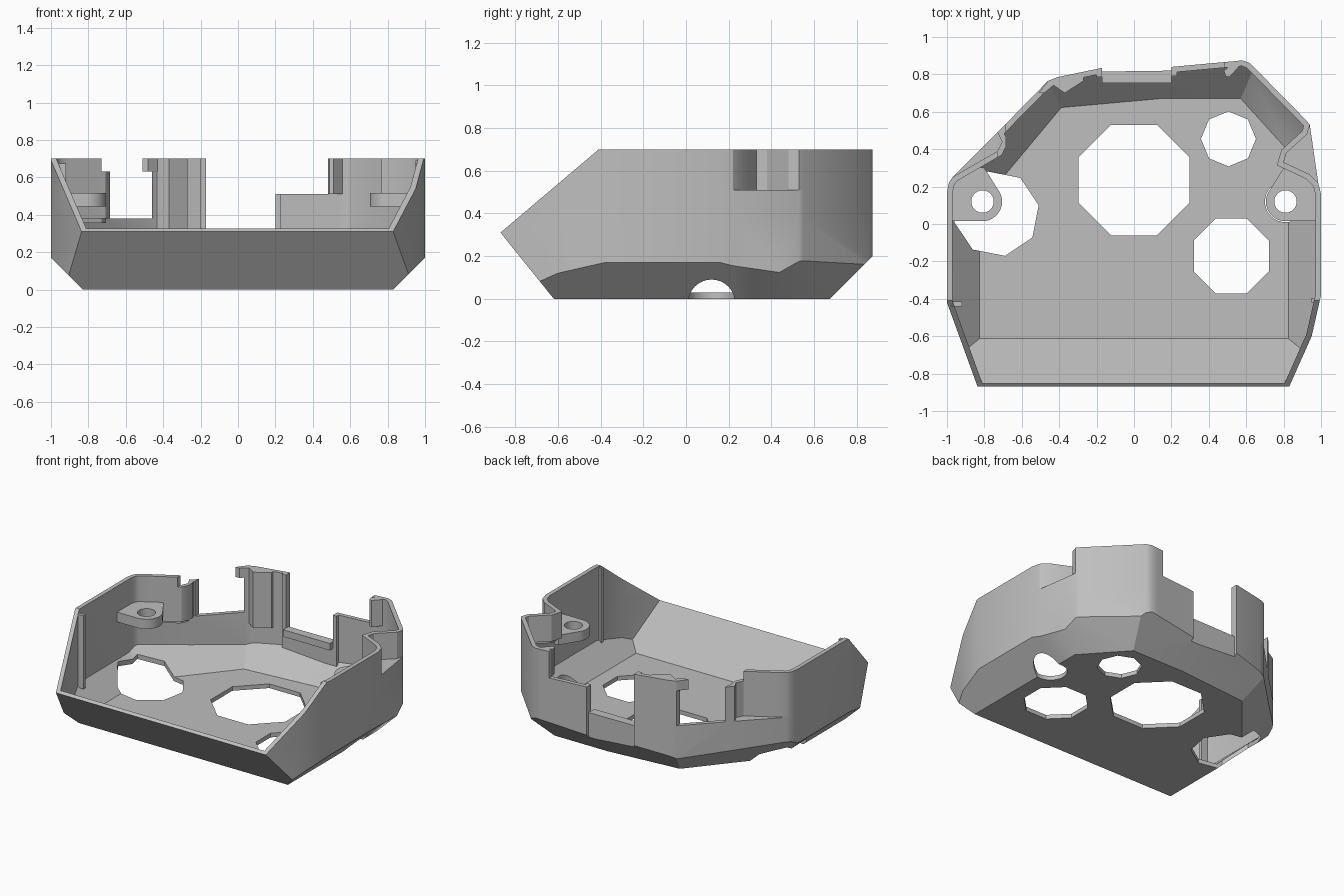
import bpy, bmesh, math
from mathutils import Vector

cube = bpy.data.objects.get("Cube")
if cube:
    bpy.data.objects.remove(cube, do_unlink=True)

T = 0.03                      # wall thickness
TOP = 0.7                     # rim height

grey = bpy.data.materials.new("plain_grey")
grey.use_nodes = True
grey.diffuse_color = (0.52, 0.52, 0.52, 1)
grey.node_tree.nodes["Principled BSDF"].inputs["Base Color"].default_value = grey.diffuse_color


def prism(name, points, z0, z1, planes=()):
    """Extruded polygon, trimmed by (point, outward normal) planes."""
    bm = bmesh.new()
    face = bm.faces.new([bm.verts.new((x, y, z0)) for x, y in points])
    ext = bmesh.ops.extrude_face_region(bm, geom=[face])["geom"]
    bmesh.ops.translate(bm, vec=(0, 0, z1 - z0),
                        verts=[v for v in ext if isinstance(v, bmesh.types.BMVert)])
    for co, no in planes:
        bmesh.ops.bisect_plane(bm, geom=bm.verts[:] + bm.edges[:] + bm.faces[:],
                               plane_co=co, plane_no=no, clear_outer=True)
        bmesh.ops.holes_fill(bm, edges=[e for e in bm.edges if e.is_boundary], sides=0)
    bmesh.ops.recalc_face_normals(bm, faces=bm.faces)
    mesh = bpy.data.meshes.new(name)
    bm.to_mesh(mesh)
    bm.free()
    mesh.materials.append(grey)
    ob = bpy.data.objects.new(name, mesh)
    bpy.context.collection.objects.link(ob)
    return ob


def box(name, x0, x1, y0, y1, z0, z1):
    return prism(name, [(x0, y0), (x1, y0), (x1, y1), (x0, y1)], z0, z1)


def ring(cx, cy, r, n, start=0.0):
    return [(cx + r * math.cos(start + math.tau * i / n),
             cy + r * math.sin(start + math.tau * i / n)) for i in range(n)]


def cut(target, cutter):
    cutter.hide_render = True
    mod = target.modifiers.new("cut", 'BOOLEAN')
    mod.operation = 'DIFFERENCE'
    mod.solver = 'EXACT'
    mod.object = cutter
    bpy.context.view_layer.objects.active = target
    bpy.ops.object.modifier_apply(modifier=mod.name)
    bpy.data.objects.remove(cutter, do_unlink=True)


def inset(points, d):
    """Offset a counter-clockwise outline inwards."""
    out = []
    for i, p in enumerate(points):
        p = Vector(p)
        a = (p - Vector(points[i - 1])).normalized()
        b = (Vector(points[(i + 1) % len(points)]) - p).normalized()
        na, nb = Vector((-a.y, a.x)), Vector((-b.y, b.x))
        out.append(tuple(p + (na + nb) * (d / (1 + na.dot(nb)))))
    return out


# Plan outline, with a screw recess that starts at a different height on each side
right_side = [(0.785, -0.97), (0.95, -0.6), (1, -0.38), (1, 0.16), (0.985, 0.22)]
right_recess = [(0.94, 0.265), (0.80, 0.33), (0.815, 0.38), (0.925, 0.48)]
back_side = [(0.94, 0.53), (0.925, 0.55), (0.62, 0.86), (0.58, 0.875), (0.53, 0.87),
             (0.2, 0.84), (0.2, 0.82), (-0.17, 0.815), (-0.17, 0.835),
             (-0.41, 0.785), (-0.46, 0.765), (-0.73, 0.49)]
left_recess = [(-0.705, 0.44), (-0.73, 0.39), (-0.92, 0.28)]
left_side = [(-0.97, 0.25), (-0.99, 0.22), (-1, 0.17), (-1, -0.42), (-0.8, -0.97)]

# Slanted lower planes: sloping front, chamfered sides and back
floor_edge = [(0.83, -0.62), (0.83, 0.39), (0.54, 0.71), (0.15, 0.675),
              (-0.35, 0.675), (-0.83, 0.1), (-0.83, -0.62)]
slants = [((0, -0.62, 0), Vector((0, -0.31, -0.25)).normalized())]
for (ax, ay), (bx, by) in zip(floor_edge, floor_edge[1:]):
    n = Vector((by - ay, ax - bx, 0)).normalized()
    slants.append(((ax, ay, 0), (n - Vector((0, 0, 1))).normalized()))
inner_slants = [(Vector(co) - no * T * 0.8, no) for co, no in slants]
rim = ((0, -0.87, 0.31), Vector((0, -0.39, 0.46)).normalized())

# Shell in three height bands
levels = [("lower_shell", 0, 0.38), ("middle_shell", 0.38, 0.51), ("upper_shell", 0.51, TOP)]
shells = []
for i, (name, z0, z1) in enumerate(levels):
    outline = (right_side + (right_recess if i > 1 else []) + back_side
               + (left_recess if i > 0 else []) + left_side)
    shell = prism(name, outline, z0, z1, slants + [rim])
    cut(shell, prism("cavity", inset(outline, T), T if i == 0 else z0 - 0.05,
                     z1 + 0.05, inner_slants))
    # openings in the back wall
    cut(shell, box("back_gap", -0.17, 0.2, 0.5, 1, 0.32, 1))
    if i > 0:
        cut(shell, box("side_gap", -0.685, -0.46, 0.35, 0.95, 0.37, 1))
    if i > 1:
        cut(shell, box("upper_gap", 0.19, 0.48, 0.5, 1, 0.5, 1))
        cut(shell, box("clip_gap", -0.73, -0.6, 0.35, 0.6, 0.63, 1))
    shells.append(shell)

# Floor openings and screw access holes
eighth = math.pi / 8
for cx, cy, r, n, start in [(0, 0.235, 0.32, 8, eighth), (0.52, -0.17, 0.217, 8, eighth),
                            (0.505, 0.455, 0.147, 8, 0), (-0.735, 0.055, 0.23, 8, 0.2),
                            (0.81, 0.12, 0.11, 32, 0), (-0.81, 0.12, 0.11, 32, 0)]:
    cut(shells[0], prism("floor_hole", ring(cx, cy, r, n, start), -0.1, 0.25))

# Ledges under the screw recesses
prism("right_ledge", right_side[-1:] + right_recess + back_side[:1], 0.485, 0.51)
prism("left_ledge", back_side[-1:] + left_recess + left_side[:1], 0.355, 0.38)

# Screw bosses on both side walls
for side, name in ((1, "left_boss"), (-1, "right_boss")):
    arc = [(0.81 + 0.105 * math.cos(a), 0.12 + 0.105 * math.sin(a))
           for a in (math.radians(270 - 10 * k) for k in range(14))]
    plate = arc + [(0.80, 0.30), (0.83, 0.305), (0.95, 0.235), (0.985, 0.17), (0.985, 0.015)]
    boss = prism(name, [(side * x, y) for x, y in plate], 0.445, 0.515)
    cut(boss, prism("screw_hole", ring(side * 0.81, 0.12, 0.06, 24), 0.3, 0.6))

# Back sill, post rib with its lip, and small clips
box("back_sill", -0.17, 0.2, 0.755, 0.805, 0.27, 0.32)
prism("post_rib", [(-0.45, 0.755), (-0.37, 0.70), (-0.27, 0.765), (-0.27, 0.80), (-0.44, 0.77)],
      0.3, TOP)
prism("post_lip", [(-0.51, 0.70), (-0.48, 0.70), (-0.42, 0.75), (-0.42, 0.775), (-0.46, 0.765)],
      0.63, TOP)
prism("back_clip", [(0.49, 0.79), (0.51, 0.785), (0.56, 0.84), (0.54, 0.865), (0.48, 0.82)],
      0.51, TOP)
box("right_wall_strip", -0.98, -0.92, -0.44, -0.415, 0.15, 0.675)
box("left_wall_strip", 0.95, 0.98, -0.42, -0.395, 0.15, 0.69)

# Smooth the rounded corners, keep hard edges sharp
for ob in bpy.context.scene.objects:
    ob.select_set(ob.type == 'MESH')
bpy.context.view_layer.objects.active = shells[0]
bpy.ops.object.shade_smooth_by_angle(angle=math.radians(30))
